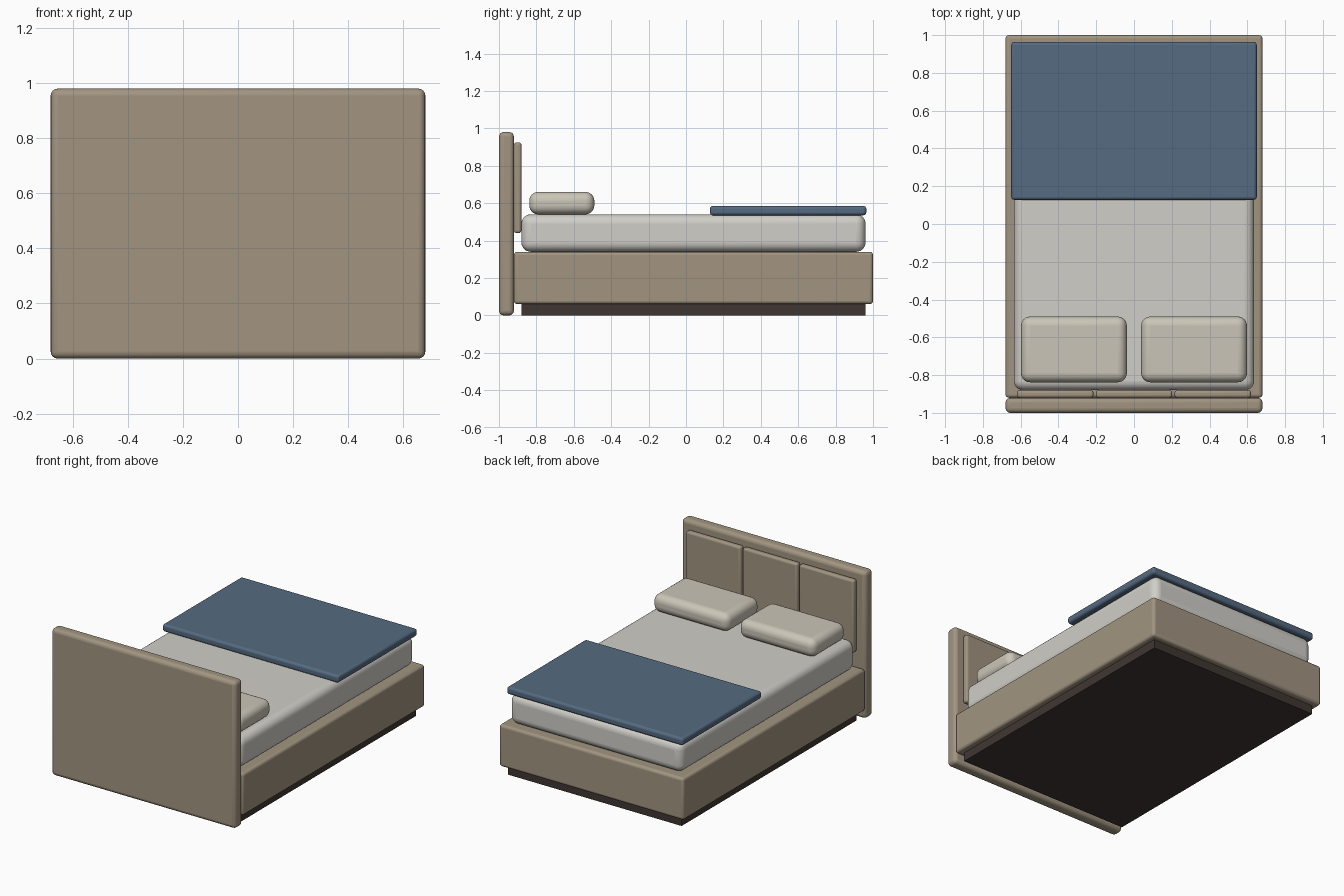
import bpy

if "Cube" in bpy.data.objects:
    bpy.data.objects.remove(bpy.data.objects["Cube"])


def material(name, rgb):
    m = bpy.data.materials.new(name)
    m.diffuse_color = (*rgb, 1)
    m.use_nodes = True
    m.node_tree.nodes["Principled BSDF"].inputs["Base Color"].default_value = m.diffuse_color
    return m


wood = material("tan_fabric", (0.36, 0.30, 0.22))
dark = material("dark_plinth", (0.05, 0.037, 0.032))
white = material("mattress_white", (0.63, 0.62, 0.58))
cream = material("pillow_cream", (0.60, 0.56, 0.48))
blue = material("blanket_blue", (0.09, 0.145, 0.22))


def block(name, x, y, z, mat, bevel=0.0, segments=4):
    """Rounded box spanning the given (min, max) ranges."""
    bpy.ops.mesh.primitive_cube_add(size=1, location=[(a + b) / 2 for a, b in (x, y, z)])
    o = bpy.context.object
    o.name = name
    o.scale = [b - a for a, b in (x, y, z)]
    bpy.ops.object.transform_apply(location=False, rotation=False, scale=True)
    o.data.materials.append(mat)
    if bevel:
        m = o.modifiers.new("rounded_edges", 'BEVEL')
        m.width = bevel
        m.segments = segments
        bpy.ops.object.shade_smooth_by_angle()
    return o


# Base: recessed plinth and upholstered box
block("plinth", (-0.64, 0.64), (-0.88, 0.96), (0, 0.06), dark)
block("bed_base", (-0.68, 0.68), (-0.92, 1.0), (0.06, 0.34), wood, 0.018)

# Headboard with three padded panels facing the mattress
block("headboard", (-0.68, 0.68), (-1.0, -0.92), (0, 0.98), wood, 0.025)
for i in (-1, 0, 1):
    cx = i * 0.417
    block(f"headboard_panel_{i + 2}", (cx - 0.202, cx + 0.202), (-0.92, -0.88),
          (0.44, 0.925), wood, 0.014)

# Bedding
block("mattress", (-0.636, 0.636), (-0.88, 0.96), (0.34, 0.54), white, 0.05, 6)
block("blanket", (-0.65, 0.65), (0.128, 0.964), (0.535, 0.585), blue, 0.016)
for side, name in ((-1, "left_pillow"), (1, "right_pillow")):
    cx = side * 0.318
    block(name, (cx - 0.28, cx + 0.28), (-0.838, -0.49), (0.54, 0.66), cream, 0.048, 6)
